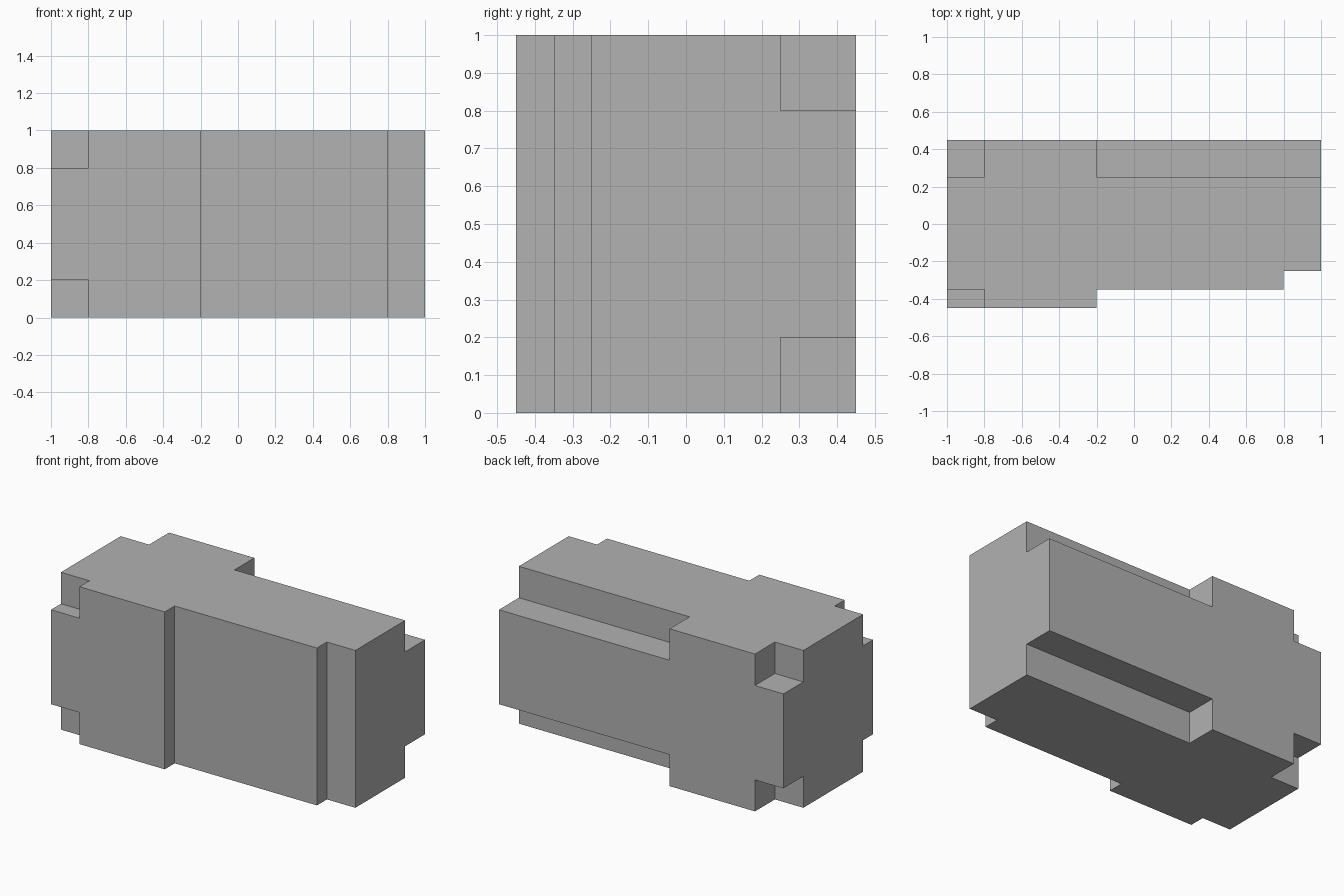
import bpy
import bmesh
from mathutils import Matrix, Vector

default_cube = bpy.data.objects.get("Cube")
if default_cube:
    bpy.data.objects.remove(default_cube, do_unlink=True)

grey = bpy.data.materials.new("plain grey")
grey.use_nodes = True
colour = (0.445, 0.445, 0.445, 1)
grey.diffuse_color = colour
grey.node_tree.nodes["Principled BSDF"].inputs["Base Color"].default_value = colour

HEIGHT = 1.0
NOTCH = 0.2     # depth of every notch in from the top and bottom
OVER = 0.1      # how far cutters reach past the block


def add_object(name, bm):
    bmesh.ops.recalc_face_normals(bm, faces=bm.faces)
    mesh = bpy.data.meshes.new(name)
    bm.to_mesh(mesh)
    bm.free()
    obj = bpy.data.objects.new(name, mesh)
    bpy.context.collection.objects.link(obj)
    return obj


def add_box(bm, low, high):
    low, high = Vector(low), Vector(high)
    matrix = Matrix.Translation((low + high) / 2) @ Matrix.Diagonal((*(high - low), 1))
    bmesh.ops.create_cube(bm, size=1, matrix=matrix)


# Stepped block: plan outline extruded to full height
plan = [(-1, -0.45), (-0.2, -0.45), (-0.2, -0.35), (0.8, -0.35),
        (0.8, -0.25), (1, -0.25), (1, 0.45), (-1, 0.45)]
bm = bmesh.new()
base = bm.faces.new([bm.verts.new((x, y, 0)) for x, y in plan])
top = bmesh.ops.extrude_face_region(bm, geom=[base], use_keep_orig=True)["geom"]
bmesh.ops.translate(bm, vec=(0, 0, HEIGHT),
                    verts=[v for v in top if isinstance(v, bmesh.types.BMVert)])
block = add_object("stepped_block", bm)
block.data.materials.append(grey)

# Notches: long back rebate and two right-hand corners, at top and bottom
notches = [(-0.2, 1 + OVER, 0.25, 0.45 + OVER),
           (-1 - OVER, -0.8, 0.25, 0.45 + OVER),
           (-1 - OVER, -0.8, -0.45 - OVER, -0.35)]
bm = bmesh.new()
for x0, x1, y0, y1 in notches:
    for z0, z1 in ((-OVER, NOTCH), (HEIGHT - NOTCH, HEIGHT + OVER)):
        add_box(bm, (x0, y0, z0), (x1, y1, z1))
cutter = add_object("notch_cutter", bm)
cutter.hide_render = True

cut = block.modifiers.new("notches", "BOOLEAN")
cut.operation = "DIFFERENCE"
cut.solver = "EXACT"
cut.object = cutter
bpy.context.view_layer.objects.active = block
bpy.ops.object.modifier_apply(modifier=cut.name)
bpy.data.objects.remove(cutter, do_unlink=True)
